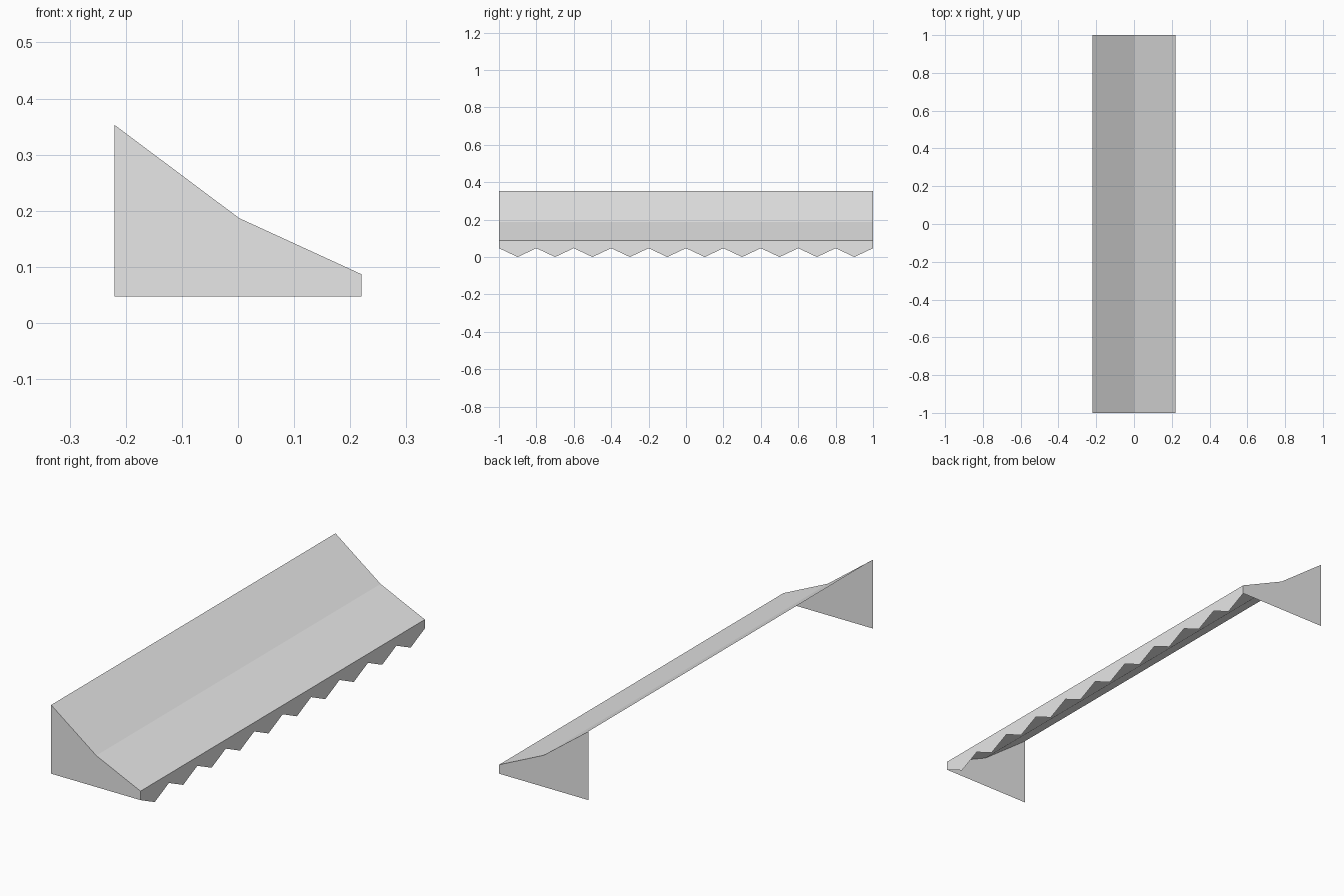
import bpy

if "Cube" in bpy.data.objects:
    bpy.data.objects.remove(bpy.data.objects["Cube"])

HALF_X, HALF_Y = 0.22, 1.0
HEM, FRONT_TOP = 0.047, 0.087
TEETH = 10

# slope profile from wall edge to front edge (x, z)
SLOPE = [(-HALF_X, 0.353), (0.002, 0.187), (HALF_X, FRONT_TOP)]

cloth = bpy.data.materials.new("light_grey_cloth")
cloth.diffuse_color = (0.8, 0.8, 0.8, 1)
cloth.use_nodes = True
cloth.node_tree.nodes["Principled BSDF"].inputs["Base Color"].default_value = cloth.diffuse_color


def sheet(name, verts, faces):
    """Thin flat-shaded cloth sheet."""
    mesh = bpy.data.meshes.new(name)
    mesh.from_pydata(verts, [], faces)
    mesh.materials.append(cloth)
    mesh.update()
    obj = bpy.data.objects.new(name, mesh)
    bpy.context.collection.objects.link(obj)
    return obj


# sloping canopy: profile swept along y, normals up
verts = [(x, y, z) for x, z in SLOPE for y in (-HALF_Y, HALF_Y)]
faces = [(2 * i, 2 * i + 2, 2 * i + 3, 2 * i + 1) for i in range(len(SLOPE) - 1)]
sheet("canopy", verts, faces)

# end panels closing both sides, normals outward
outline = [(-HALF_X, HEM), (HALF_X, HEM)] + SLOPE[::-1]
for name, y in (("front_end_panel", -HALF_Y), ("back_end_panel", HALF_Y)):
    order = outline if y < 0 else outline[::-1]
    sheet(name, [(x, y, z) for x, z in order], [tuple(range(len(order)))])

# zigzag valance hanging from the front edge: a strip plus pointed teeth
verts, faces = [], []
step = 2 * HALF_Y / TEETH
for i in range(TEETH):
    y0 = -HALF_Y + i * step
    n = len(verts)
    verts += [(HALF_X, y0, HEM), (HALF_X, y0 + step / 2, 0.0),
              (HALF_X, y0 + step, HEM),
              (HALF_X, y0 + step, FRONT_TOP), (HALF_X, y0, FRONT_TOP)]
    faces.append(tuple(range(n, n + 5)))
sheet("valance", verts, faces)
